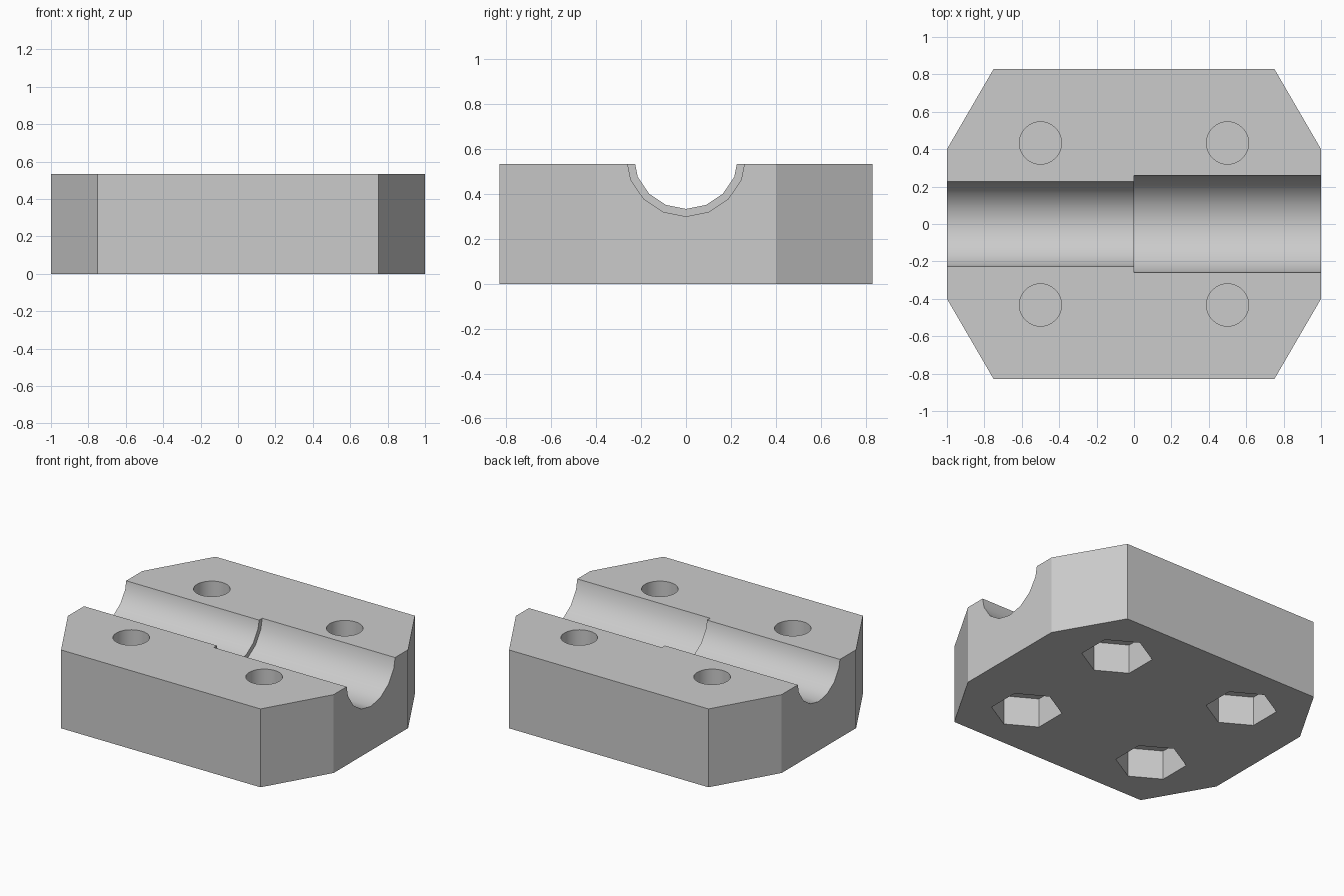
import bpy
import bmesh
from math import radians
from mathutils import Matrix

default = bpy.data.objects.get("Cube")
if default:
    bpy.data.objects.remove(default, do_unlink=True)

HEIGHT = 0.533
GROOVE_Z = 0.567

grey = bpy.data.materials.new("plain_grey")
grey.use_nodes = True
colour = (0.6, 0.6, 0.6, 1)
grey.diffuse_color = colour
grey.node_tree.nodes["Principled BSDF"].inputs["Base Color"].default_value = colour


def finish(name, bm):
    """Turn a bmesh into a grey object in the scene."""
    mesh = bpy.data.meshes.new(name)
    bmesh.ops.recalc_face_normals(bm, faces=bm.faces)
    bm.to_mesh(mesh)
    bm.free()
    mesh.materials.append(grey)
    obj = bpy.data.objects.new(name, mesh)
    bpy.context.collection.objects.link(obj)
    return obj


def prism(name, sides, radius, low, high, matrix):
    """Regular prism running from low to high along its local z."""
    bm = bmesh.new()
    place = matrix @ Matrix.Translation((0, 0, (low + high) / 2))
    bmesh.ops.create_cone(bm, cap_ends=True, segments=sides, radius1=radius,
                          radius2=radius, depth=high - low, matrix=place)
    return finish(name, bm)


def cut(body, cutter):
    """Subtract the cutter from the body, then discard it."""
    cutter.hide_render = True
    mod = body.modifiers.new("cut", 'BOOLEAN')
    mod.operation = 'DIFFERENCE'
    mod.solver = 'EXACT'
    mod.object = cutter
    bpy.context.view_layer.objects.active = body
    bpy.ops.object.modifier_apply(modifier=mod.name)
    bpy.data.objects.remove(cutter, do_unlink=True)


# Block with four chamfered corners
quarter = [(1, 0.4), (0.75, 0.83)]
half = quarter + [(-x, y) for x, y in reversed(quarter)]
outline = half + [(-x, -y) for x, y in half]
bm = bmesh.new()
base = bm.faces.new([bm.verts.new((x, y, 0)) for x, y in outline])
top = bmesh.ops.extrude_face_region(bm, geom=[base])["geom"]
bmesh.ops.translate(bm, vec=(0, 0, HEIGHT),
                    verts=[v for v in top if isinstance(v, bmesh.types.BMVert)])
block = finish("clamp_block", bm)

# Stepped half-round groove along x, wider on the +x half
along_x = Matrix.Translation((0, 0, GROOVE_Z)) @ Matrix.Rotation(radians(90), 4, 'Y')
cut(block, prism("narrow_groove", 16, 0.2333, -1.2, 1.2, along_x))
cut(block, prism("wide_groove", 16, 0.2667, 0, 1.2, along_x))

# Bolt holes above, hexagonal nut pockets below, thin web between
for x in (-0.5, 0.5):
    for y in (-0.433, 0.433):
        spot = Matrix.Translation((x, y, 0))
        cut(block, prism("bolt_hole", 32, 0.113, 0.21, 0.7, spot))
        cut(block, prism("nut_pocket", 6, 0.22, -0.1, 0.2, spot))

# Smooth the round walls, keep the edges crisp
bpy.ops.object.select_all(action='DESELECT')
block.select_set(True)
bpy.context.view_layer.objects.active = block
bpy.ops.object.shade_smooth_by_angle(angle=radians(30))
